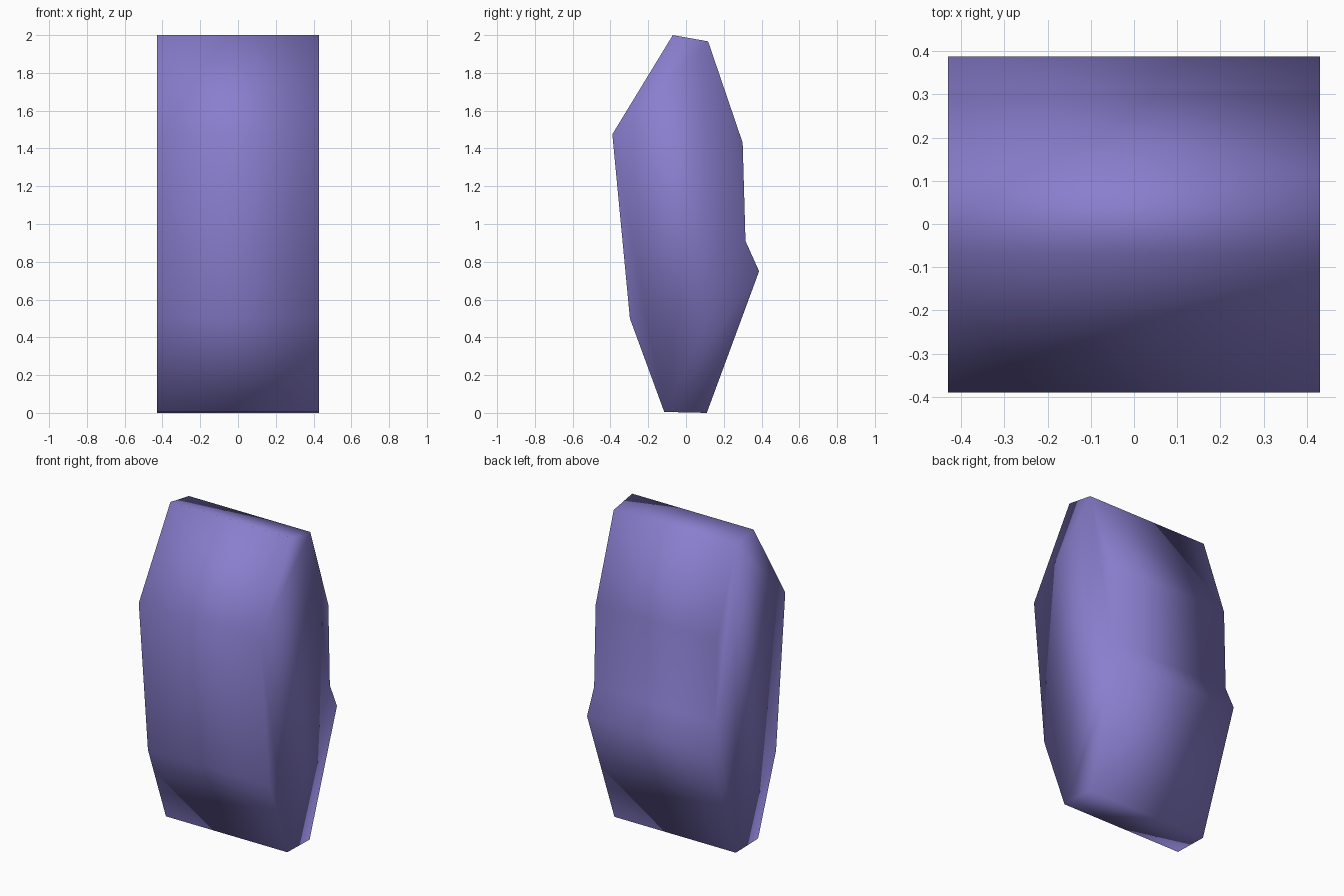
import bpy
import bmesh

cube = bpy.data.objects.get("Cube")
if cube:
    bpy.data.objects.remove(cube, do_unlink=True)

HALF_WIDTH = 0.43

# Side outline of the block as (y, z), running round from the top front edge
profile = [(-0.07, 2.0), (-0.39, 1.475), (-0.297, 0.5), (-0.115, 0.005),
           (0.11, 0.0), (0.387, 0.75), (0.315, 0.91), (0.30, 1.43),
           (0.117, 1.967)]

# Single flat colour
violet = bpy.data.materials.new("soft_violet")
violet.use_nodes = True
colour = (0.25, 0.21, 0.62, 1.0)
violet.diffuse_color = colour
violet.node_tree.nodes["Principled BSDF"].inputs["Base Color"].default_value = colour

# Faceted block: the outline extruded straight across x
bm = bmesh.new()
outline = [bm.verts.new((-HALF_WIDTH, y, z)) for y, z in profile]
cap = bm.faces.new(outline)
extruded = bmesh.ops.extrude_face_region(bm, geom=[cap], use_keep_orig=True)
far_verts = [v for v in extruded["geom"] if isinstance(v, bmesh.types.BMVert)]
bmesh.ops.translate(bm, verts=far_verts, vec=(2 * HALF_WIDTH, 0, 0))
bmesh.ops.recalc_face_normals(bm, faces=bm.faces)

# Soft shading runs over every edge
for face in bm.faces:
    face.smooth = True

mesh = bpy.data.meshes.new("faceted_block")
bm.to_mesh(mesh)
bm.free()
mesh.materials.append(violet)
block = bpy.data.objects.new("faceted_block", mesh)
bpy.context.collection.objects.link(block)
